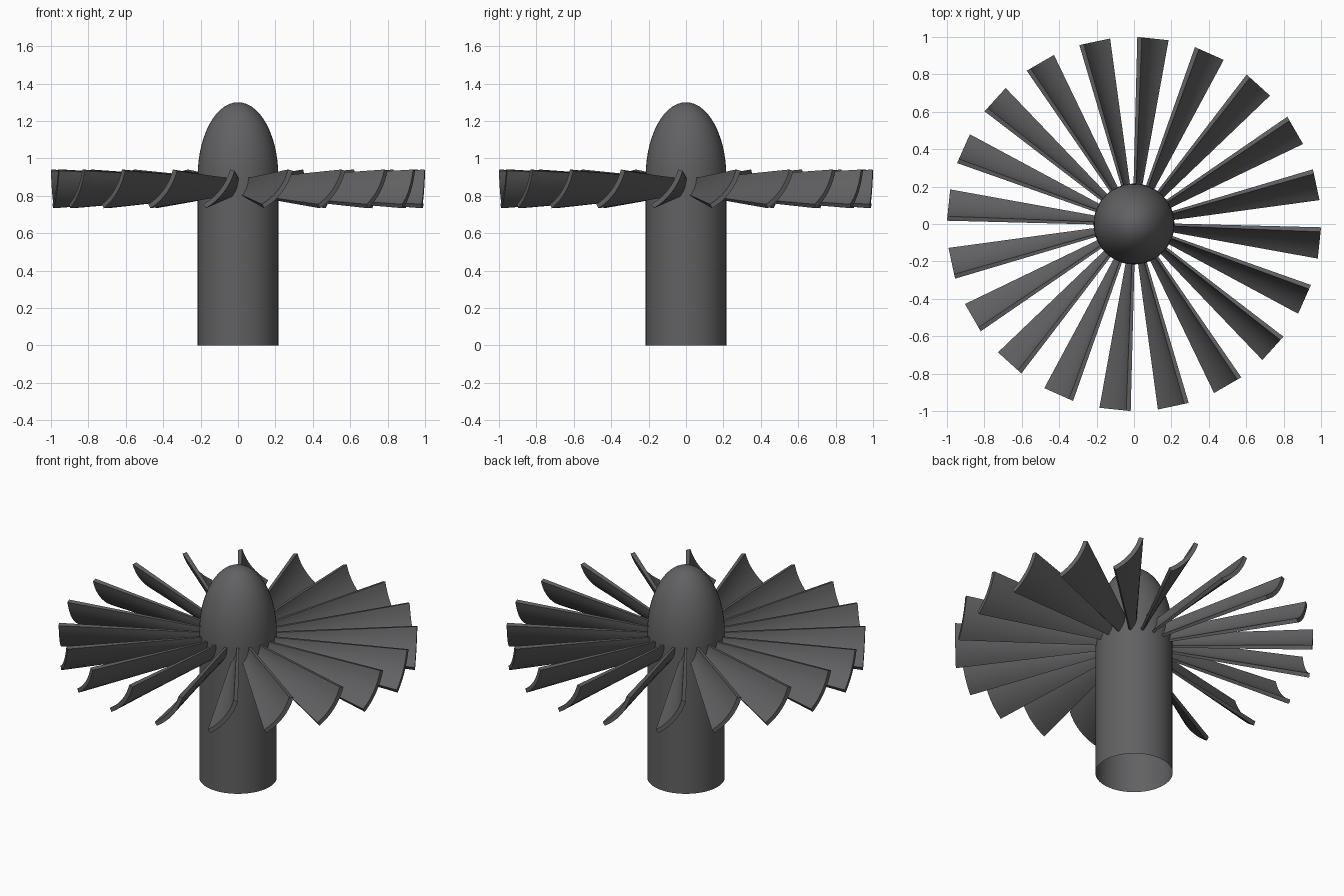
import bpy, bmesh, math
from mathutils import Matrix, Vector

if "Cube" in bpy.data.objects:
    bpy.data.objects.remove(bpy.data.objects["Cube"])

metal = bpy.data.materials.new("dark_grey")
metal.diffuse_color = (0.12, 0.12, 0.125, 1)
metal.use_nodes = True
metal.node_tree.nodes["Principled BSDF"].inputs["Base Color"].default_value = metal.diffuse_color


def make_object(name, bm, angle):
    bmesh.ops.recalc_face_normals(bm, faces=bm.faces)
    mesh = bpy.data.meshes.new(name)
    bm.to_mesh(mesh)
    bm.free()
    mesh.materials.append(metal)
    ob = bpy.data.objects.new(name, mesh)
    bpy.context.collection.objects.link(ob)
    bpy.ops.object.select_all(action='DESELECT')
    ob.select_set(True)
    bpy.context.view_layer.objects.active = ob
    bpy.ops.object.shade_smooth_by_angle(angle=math.radians(angle))
    return ob


def revolve(name, profile, steps=48):
    bm = bmesh.new()
    vs = [bm.verts.new((r, 0, z)) for r, z in profile]
    es = [bm.edges.new(p) for p in zip(vs, vs[1:])]
    bmesh.ops.spin(bm, geom=vs + es, cent=(0, 0, 0), axis=(0, 0, 1),
                   angle=math.tau, steps=steps, use_duplicate=False)
    bmesh.ops.remove_doubles(bm, verts=bm.verts, dist=1e-4)
    return make_object(name, bm, 40)


def section(r, half_w, z_low, z_high, thick, n=8):
    """Closed curved-plate outline across the blade at radius r."""
    a, b = Vector((-half_w, z_low)), Vector((half_w, z_high))
    chord = b - a
    side = Vector((chord.y, -chord.x)).normalized()
    bend = math.radians(22)
    R = chord.length / 2 / math.sin(bend)
    upper, lower = [], []
    for i in range(n + 1):
        t = bend * (2 * i / n - 1)
        nrm = (side * math.cos(t) + chord.normalized() * math.sin(t))
        centre = (a + b) / 2 - side * R * math.cos(bend)
        upper.append(centre + nrm * (R - thick / 2))
        lower.append(centre + nrm * (R + thick / 2))
    return [Vector((r, p.x, p.y)) for p in upper + lower[::-1]]


# hub: open tube below
HUB = 0.216
revolve("hub", [(HUB, 0), (HUB, 0.90)])

# nose cone: half ellipse above the blades
revolve("nose_cone", [(HUB * math.cos(t), 0.90 + 0.40 * math.sin(t))
                      for t in [math.pi / 2 * i / 14 for i in range(15)]])

# blades: loft from a small root section to a wide tip section
root = section(0.19, 0.016, 0.80, 0.895, 0.014)
tip = section(0.9966, 0.075, 0.744, 0.937, 0.025)
for k in range(20):
    bm = bmesh.new()
    spin = Matrix.Rotation(math.radians(-6 + 18 * k), 4, 'Z')
    rings = [[bm.verts.new(spin @ p.lerp(q, s)) for p, q in zip(root, tip)]
             for s in (0, 0.25, 0.5, 0.75, 1)]
    m = len(root)
    for lo, hi in zip(rings, rings[1:]):
        for i in range(m):
            j = (i + 1) % m
            bm.faces.new((lo[i], lo[j], hi[j], hi[i]))
    # end caps as quad strips, since the outline is concave
    for ring in (rings[0], rings[-1]):
        for i in range(m // 2 - 1):
            bm.faces.new((ring[i], ring[i + 1], ring[m - 2 - i], ring[m - 1 - i]))
    make_object(f"blade_{k + 1}", bm, 30)
